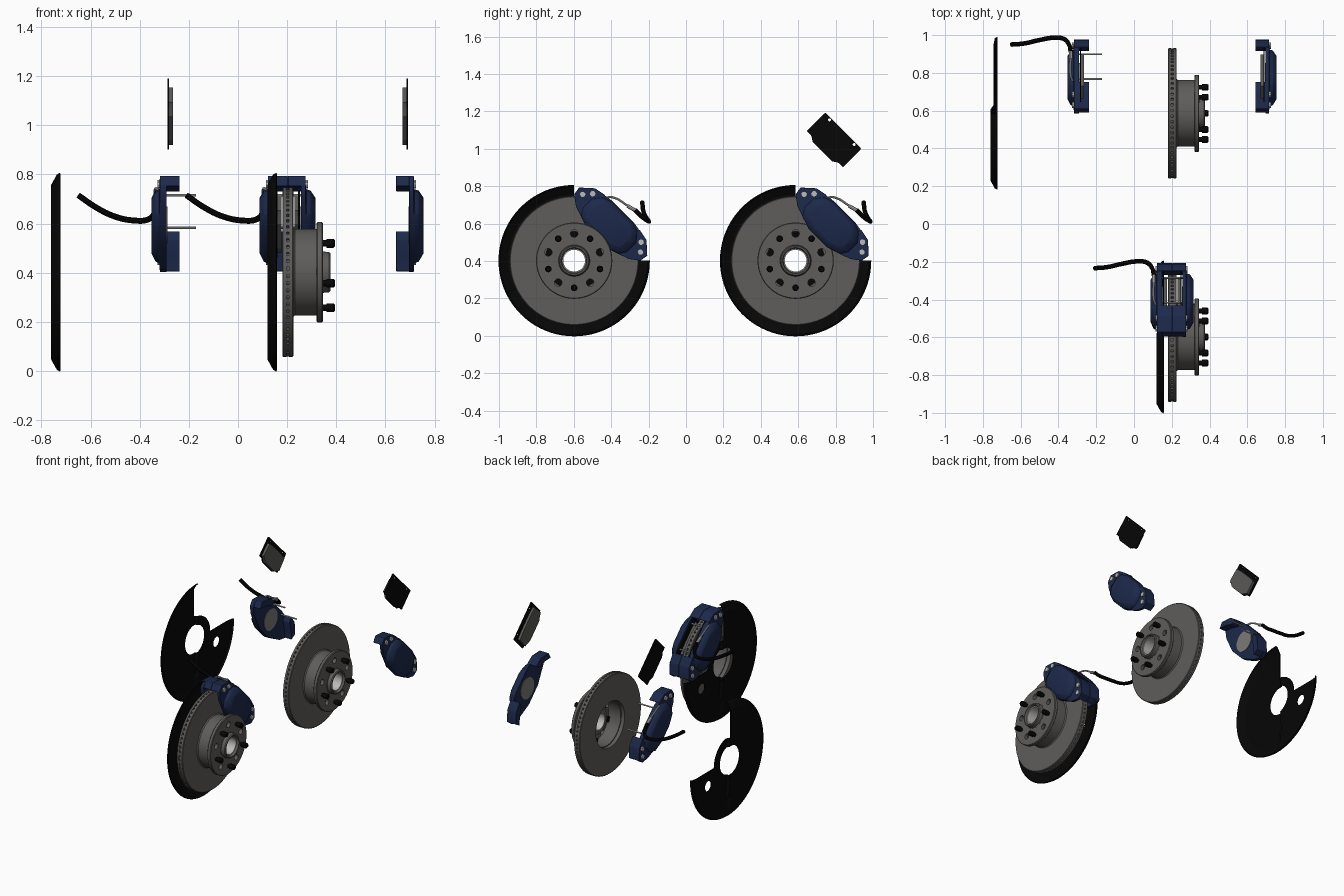
import bpy, bmesh, math
from mathutils import Vector

if "Cube" in bpy.data.objects:
    bpy.data.objects.remove(bpy.data.objects["Cube"])

HUB = Vector((0, -0.598, 0.402))   # axle centre of the assembled brake
SPREAD = 1.184                     # distance to the exploded brake
GAP = 0.44                         # exploded step


def material(name, rgb):
    m = bpy.data.materials.new(name)
    m.use_nodes = True
    m.diffuse_color = (*rgb, 1)
    m.node_tree.nodes["Principled BSDF"].inputs["Base Color"].default_value = (*rgb, 1)
    return m


IRON = material("cast iron", (0.115, 0.11, 0.104))
BLACK = material("black", (0.002, 0.002, 0.002))
BLUE = material("caliper blue", (0.012, 0.022, 0.07))
STEEL = material("bright steel", (0.5, 0.5, 0.49))
PAD = material("pad grey", (0.1, 0.098, 0.094))
PISTON = material("piston grey", (0.2, 0.195, 0.185))


def finish(name, bm, mat):
    bmesh.ops.recalc_face_normals(bm, faces=bm.faces)
    me = bpy.data.meshes.new(name)
    bm.to_mesh(me)
    bm.free()
    me.materials.append(mat)
    ob = bpy.data.objects.new(name, me)
    ob.location = HUB
    bpy.context.collection.objects.link(ob)
    return ob


def tilt(u, v):
    """Tangent/radial caliper coordinates to y, z."""
    s = math.sqrt(0.5)
    return (u + v) * s, (v - u) * s


def polar(r, deg):
    a = math.radians(deg)
    return r * math.cos(a), r * math.sin(a)


def ring(r, n, c=(0, 0)):
    return [(c[0] + p[0], c[1] + p[1]) for p in (polar(r, 360 * i / n) for i in range(n))]


def add_loft(bm, sections):
    """Capped skin through (x, [(y, z)...]) sections."""
    rows = [[bm.verts.new((x, y, z)) for y, z in pts] for x, pts in sections]
    n = len(rows[0])
    for a, b in zip(rows, rows[1:]):
        for i in range(n):
            j = (i + 1) % n
            bm.faces.new((a[i], a[j], b[j], b[i]))
    bm.faces.new(rows[0])
    bm.faces.new(rows[-1])


def loft(name, groups, mat):
    bm = bmesh.new()
    for sections in groups:
        add_loft(bm, sections)
    return finish(name, bm, mat)


def add_lathe(bm, loop, n, closed=True):
    """(x, radius) profile turned around the axle."""
    rows = [[bm.verts.new((x, *polar(r, 360 * i / n))) for x, r in loop] for i in range(n)]
    for i in range(n):
        a, b = rows[i], rows[(i + 1) % n]
        for k in range(len(loop) if closed else len(loop) - 1):
            m = (k + 1) % len(loop)
            bm.faces.new((a[k], a[m], b[m], b[k]))


def lathe(name, loops, mat, n=64):
    bm = bmesh.new()
    for loop in loops:
        add_lathe(bm, loop, n)
    return finish(name, bm, mat)


def apply(ob, kind, **settings):
    mod = ob.modifiers.new(kind.lower(), kind)
    for key, value in settings.items():
        setattr(mod, key, value)
    dg = bpy.context.evaluated_depsgraph_get()
    me = bpy.data.meshes.new_from_object(ob.evaluated_get(dg))
    ob.modifiers.clear()
    ob.data = me


def cut(ob, groups):
    tool = loft("cutter", groups, ob.data.materials[0])
    tool.hide_render = True
    apply(ob, "BOOLEAN", operation="DIFFERENCE", object=tool, solver="EXACT")
    bpy.data.objects.remove(tool)


def tube(name, pts, radius, mat):
    cu = bpy.data.curves.new(name, "CURVE")
    cu.dimensions, cu.bevel_depth, cu.bevel_resolution = "3D", radius, 2
    cu.use_fill_caps = True
    sp = cu.splines.new("BEZIER")
    sp.bezier_points.add(len(pts) - 1)
    for bp, p in zip(sp.bezier_points, pts):
        bp.co = p
        bp.handle_left_type = bp.handle_right_type = "AUTO"
    sp.resolution_u = 6
    tmp = bpy.data.objects.new(name + "_path", cu)
    bpy.context.collection.objects.link(tmp)
    dg = bpy.context.evaluated_depsgraph_get()
    me = bpy.data.meshes.new_from_object(tmp.evaluated_get(dg))
    bpy.data.objects.remove(tmp)
    bm = bmesh.new()
    bm.from_mesh(me)
    return finish(name, bm, mat)


def mirrored(half, scale=1.0, mid=0.28):
    """Half outline (u, v), mirrored in u and turned into place."""
    full = half + [(-u, v) for u, v in reversed(half)]
    return [tilt(u * scale, mid + (v - mid) * scale) for u, v in full]


parts = []   # (object, exploded x step, exploded z step)

# Dust shield: dished sheet with a quarter notch and a sensor hole
bm = bmesh.new()
dish = [(0.123, 0.1 + 0.015 * i) for i in range(18)] + [(0.145, 0.395), (0.157, 0.402)]
add_lathe(bm, dish, 80, closed=False)
sensor, sensor_r = Vector((0.23, -0.1)), 0.036
gone = []
for f in bm.faces:
    c = f.calc_center_median().yz
    if (c.x > 0 and c.y > 0 and c.length > 0.16) or (c - sensor).length < sensor_r:
        gone.append(f)
bmesh.ops.delete(bm, geom=gone, context="FACES")
for v in bm.verts:
    away = v.co.yz - sensor
    if v.is_boundary and away.length < 0.06:
        v.co.yz = sensor + away.normalized() * sensor_r
    if v.co.y > 0.02 and v.co.x < 0.13:
        v.co.x += 0.015
shield = finish("dust_shield", bm, BLACK)
apply(shield, "SOLIDIFY", thickness=0.006, offset=0)
parts.append((shield, -2 * GAP, 0))

# Vented rotor with its hat
rotor = lathe("rotor", [
    [(0.181, 0.16), (0.181, 0.341), (0.184, 0.345), (0.197, 0.345), (0.197, 0.16)],
    [(0.208, 0.155), (0.208, 0.345), (0.222, 0.345), (0.225, 0.341), (0.225, 0.182),
     (0.232, 0.176), (0.32, 0.176), (0.32, 0.2), (0.324, 0.204), (0.341, 0.204), (0.345, 0.2),
     (0.345, 0.07), (0.322, 0.07), (0.322, 0.155)]], IRON, 72)
cut(rotor, [[(x, ring(0.02, 16, polar(0.145, 90 + 72 * k))) for x in (0.3, 0.37)] for k in range(5)])
parts.append((rotor, 0, 0))

# Cooling vanes around a core between the rotor plates
bm = bmesh.new()
add_lathe(bm, [(0.195, 0.162), (0.195, 0.33), (0.21, 0.33), (0.21, 0.162)], 72)
for k in range(72):
    add_loft(bm, [(x, [polar(0.32, 5 * k - 1.5), polar(0.343, 5 * k - 1.5),
                       polar(0.343, 5 * k + 1.5), polar(0.32, 5 * k + 1.5)]) for x in (0.196, 0.209)])
parts.append((finish("rotor_vanes", bm, IRON), 0, 0))

# Hub nose, bearing sleeve and wheel studs
hub = lathe("hub", [[(0.27, 0.063), (0.27, 0.09), (0.3, 0.09), (0.3, 0.15), (0.315, 0.15),
                     (0.315, 0.09), (0.346, 0.09), (0.346, 0.084), (0.37, 0.082),
                     (0.376, 0.077), (0.376, 0.07), (0.36, 0.063)]], IRON, 48)
cut(hub, [[(x, ring(0.02, 16, polar(0.145, 90 + 72 * k))) for x in (0.29, 0.33)] for k in range(5)])
parts.append((hub, 0, 0))
sleeve = lathe("bearing_sleeve", [[(0.265, 0.058), (0.265, 0.066), (0.362, 0.066), (0.362, 0.058)]],
               STEEL, 48)
parts.append((sleeve, 0, 0))
studs = []
for k in range(5):
    c = polar(0.145, 270 + 72 * k)
    studs.append([(x, ring(r, 12, c)) for x, r in
                  ((0.29, 0.02), (0.32, 0.02), (0.32, 0.013), (0.36, 0.013), (0.36, 0.018),
                   (0.388, 0.018), (0.395, 0.012))])
parts.append((loft("wheel_studs", studs, BLACK), 0, 0))

# Caliper halves: end legs, plate and raised back between the bolted lugs
outline = [(0.07, 0.17), (0.2, 0.213), (0.25, 0.25), (0.258, 0.295), (0.195, 0.352), (0.08, 0.37)]
raised = [(0.065, 0.173), (0.135, 0.195), (0.16, 0.235), (0.16, 0.3), (0.125, 0.345), (0.075, 0.362)]
leg = [(0.14, 0.325), (0.2, 0.292), (0.246, 0.25), (0.258, 0.295), (0.195, 0.352), (0.13, 0.365)]
bolts = [(s * u, v) for s in (1, -1) for u, v in ((0.22, 0.283), (0.184, 0.324))]


def caliper(name, seam, inner, plate, top, step):
    legs = [[(x, [tilt(s * u, v) for u, v in leg]) for x in (seam, plate)] for s in (1, -1)]
    out = 1 if top > seam else -1
    mid = plate + (top - plate) * 0.5
    body = [(inner, mirrored(outline)), (plate, mirrored(outline)),
            (plate + out * 0.002, mirrored(raised, 1.04)), (mid, mirrored(raised)),
            (top, mirrored(raised, 0.78))]
    ob = loft(name + "_caliper", legs + [body], BLUE)
    apply(ob, "BEVEL", width=0.003, segments=1)
    parts.append((ob, step, 0))
    heads = [[(x, ring(0.016, 10, tilt(*b))) for x in (plate - out * 0.01, plate + out * 0.009)]
             for b in bolts]
    parts.append((loft(name + "_caliper_bolts", heads, STEEL), step, 0))
    face = [(x, ring(0.075, 32, tilt(0, 0.272))) for x in (inner + out * 0.01, inner - out * 0.003)]
    parts.append((loft(name + "_piston", [face], PISTON), step, 0))


caliper("inner", 0.2025, 0.15, 0.122, 0.088, -GAP)
caliper("outer", 0.2035, 0.256, 0.275, 0.315, GAP)

# Brake pads: holed backing plate with friction block
backing = [(0.075, 0.203), (0.1, 0.22), (0.137, 0.222), (0.137, 0.355), (0.132, 0.361)]
friction = [(0.07, 0.207), (0.1, 0.224), (0.122, 0.232), (0.117, 0.323), (0.06, 0.328)]
for name, plate, block, step in (("inner", (0.153, 0.16), (0.16, 0.176), -GAP),
                                 ("outer", (0.252, 0.245), (0.245, 0.229), GAP)):
    back = loft(name + "_pad_backing", [[(x, mirrored(backing)) for x in plate]], BLACK)
    cut(back, [[(x, ring(0.008, 12, tilt(s * 0.093, 0.349))) for x in (0.1, 0.3)] for s in (1, -1)])
    lining = loft(name + "_pad_friction", [[(x, mirrored(friction)) for x in block]], PAD)
    parts += [(back, step, GAP), (lining, step, GAP)]

# Pad guide pins
pins = [[(x, ring(0.005, 10, tilt(s * 0.093, 0.349))) for x in (0.12, 0.27)] for s in (1, -1)]
parts.append((loft("guide_pins", pins, STEEL), -GAP, 0))

# Brake hose, its fitting and the crossover pipe
hose = [(-0.21, 0.364, 0.313), (-0.14, 0.37, 0.265), (-0.06, 0.388, 0.226), (0.02, 0.4, 0.21),
        (0.07, 0.393, 0.213), (0.097, 0.362, 0.235), (0.105, 0.325, 0.272)]
parts.append((tube("brake_hose", hose, 0.012, BLACK), -GAP, 0))
parts.append((tube("hose_fitting", [(0.105, 0.33, 0.267), (0.105, 0.285, 0.293)], 0.01, STEEL), -GAP, 0))
pipe = [(0.105, 0.3, 0.285), (0.105, 0.2, 0.34), (0.115, 0.17, 0.335)]
parts.append((tube("crossover_pipe", pipe, 0.006, STEEL), -GAP, 0))

# Smooth the round parts, then add the exploded copies
bpy.ops.object.select_all(action="DESELECT")
for ob, dx, dz in parts:
    ob.select_set(True)
bpy.context.view_layer.objects.active = parts[0][0]
bpy.ops.object.shade_smooth_by_angle(angle=math.radians(25))
for ob, dx, dz in parts:
    twin = ob.copy()
    twin.name = "exploded_" + ob.name
    twin.location = HUB + Vector((dx, SPREAD, dz))
    bpy.context.collection.objects.link(twin)
